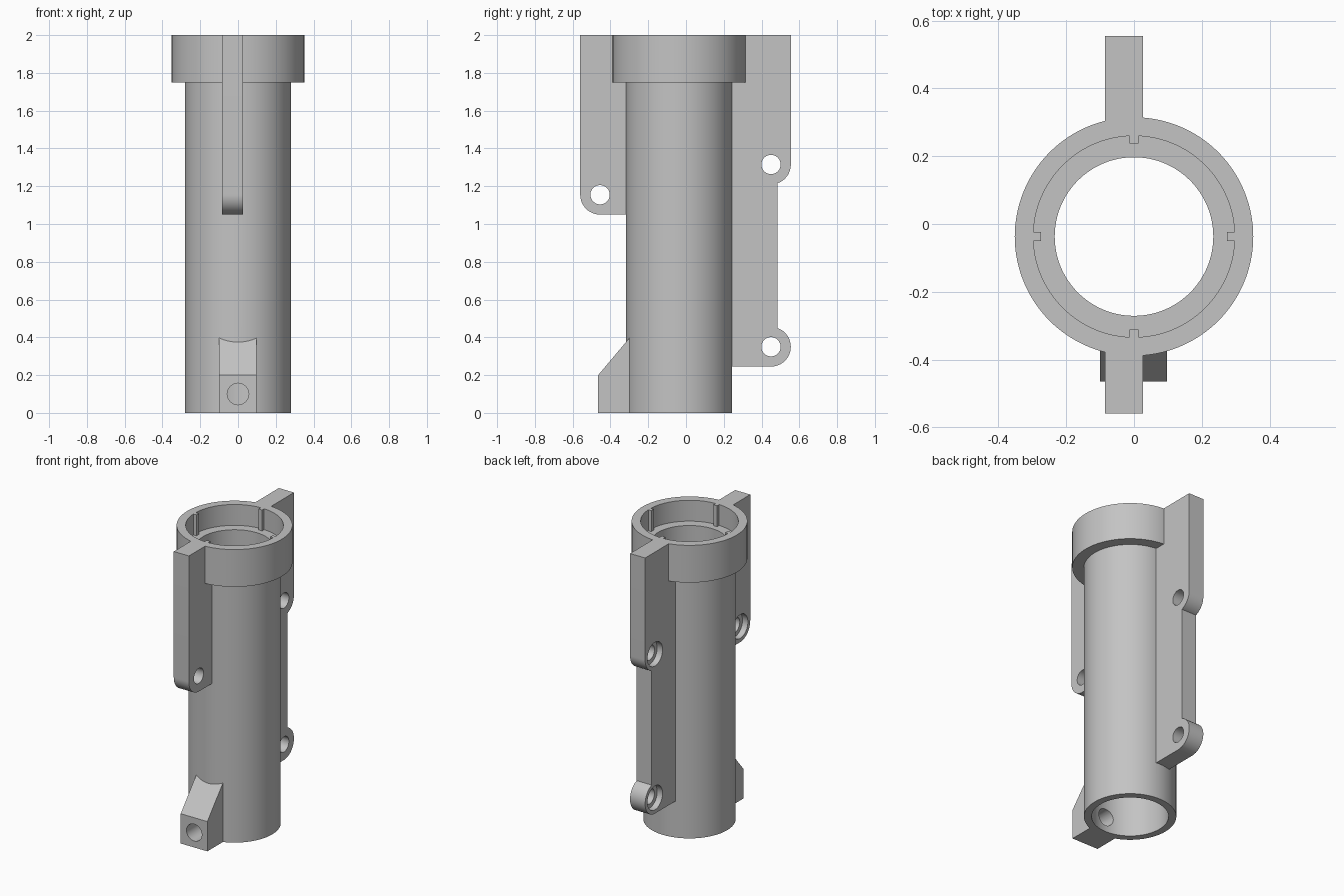
import bpy, bmesh, math
from mathutils import Matrix, Vector

cube = bpy.data.objects.get("Cube")
if cube:
    bpy.data.objects.remove(cube, do_unlink=True)

grey = bpy.data.materials.new("light grey")
grey.use_nodes = True
colour = (0.55, 0.55, 0.55, 1)
grey.diffuse_color = colour
grey.node_tree.nodes["Principled BSDF"].inputs["Base Color"].default_value = colour

CY = -0.037            # tube axis, y
BORE, SEAT, TUBE, COLLAR = 0.234, 0.297, 0.281, 0.352
LEDGE, COLLAR_Z, TOP = 1.86, 1.75, 2.0
FIN_X = (-0.085, 0.027)


def finish(name, bm):
    bmesh.ops.recalc_face_normals(bm, faces=bm.faces)
    mesh = bpy.data.meshes.new(name)
    bm.to_mesh(mesh)
    bm.free()
    mesh.materials.append(grey)
    obj = bpy.data.objects.new(name, mesh)
    bpy.context.collection.objects.link(obj)
    return obj


def revolve(name, profile, steps=128):
    """Solid of revolution about the tube axis from (radius, z) points."""
    bm = bmesh.new()
    rings = []
    for r, z in profile:
        rings.append([bm.verts.new((r * math.cos(a), CY + r * math.sin(a), z))
                      for a in (2 * math.pi * i / steps for i in range(steps))])
    for low, high in zip(rings, rings[1:]):
        for i in range(steps):
            j = (i + 1) % steps
            bm.faces.new((low[i], low[j], high[j], high[i]))
    bm.faces.new(rings[0])
    bm.faces.new(rings[-1])
    return finish(name, bm)


def side_prism(name, outline, x0, x1):
    """Extrude a (y, z) outline along x."""
    bm = bmesh.new()
    face = bm.faces.new([bm.verts.new((x0, y, z)) for y, z in outline])
    new = bmesh.ops.extrude_face_region(bm, geom=[face])["geom"]
    bmesh.ops.translate(bm, vec=(x1 - x0, 0, 0),
                        verts=[v for v in new if isinstance(v, bmesh.types.BMVert)])
    return finish(name, bm)


def rod(name, start, end, radius):
    """Cylinder between two points."""
    a, b = Vector(start), Vector(end)
    turn = (b - a).to_track_quat('Z', 'Y').to_matrix().to_4x4()
    bm = bmesh.new()
    bmesh.ops.create_cone(bm, cap_ends=True, segments=48, radius1=radius, radius2=radius,
                          depth=(b - a).length, matrix=Matrix.Translation((a + b) / 2) @ turn)
    return finish(name, bm)


def arc(y, z, r, start, end, steps=16):
    angles = [math.radians(start + (end - start) * i / steps) for i in range(steps + 1)]
    return [(y + r * math.cos(a), z + r * math.sin(a)) for a in angles]


def combine(target, tool, operation):
    mod = target.modifiers.new(operation.title(), 'BOOLEAN')
    mod.operation, mod.solver, mod.object = operation, 'EXACT', tool
    bpy.context.view_layer.objects.active = target
    bpy.ops.object.modifier_apply(modifier=mod.name)
    bpy.data.objects.remove(tool, do_unlink=True)


# Tube with its wide collar
body = revolve("launcher_tube", [(TUBE, 0), (TUBE, COLLAR_Z), (COLLAR, COLLAR_Z), (COLLAR, TOP)])
body.name = "tube_body"

# Front fin, one rounded lower corner
lug = 0.105
front = [(CY - 0.25, TOP), (-0.56, TOP)] + arc(-0.455, 1.155, lug, 180, 270) + [(CY - 0.25, 1.05)]
combine(body, side_prism("front_fin", front, *FIN_X), 'UNION')

# Rear fin, narrower between its two rounded lugs
waist = 0.485
swing = math.degrees(math.acos((waist - 0.45) / lug))
rear = ([(CY + 0.25, TOP), (0.555, TOP)] + arc(0.45, 1.315, lug, 0, -swing)
        + arc(0.45, 0.35, lug, swing, -90) + [(CY + 0.25, 0.245)])
combine(body, side_prism("rear_fin", rear, *FIN_X), 'UNION')

# Sloped foot block
foot = [(-0.465, 0), (-0.465, 0.2), (-0.285, 0.414), (-0.285, 0)]
combine(body, side_prism("foot_block", foot, -0.1, 0.098), 'UNION')

# Stepped bore
bore = [(BORE, -0.1), (BORE, LEDGE), (SEAT, LEDGE), (SEAT, TOP + 0.1)]
combine(body, revolve("bore_cutter", bore), 'DIFFERENCE')

# Screw holes through the fins, recessed on the -x side
for y, z in ((-0.455, 1.155), (0.45, 1.315), (0.45, 0.35)):
    combine(body, rod("hole_cutter", (-0.3, y, z), (0.3, y, z), 0.051), 'DIFFERENCE')
    combine(body, rod("recess_cutter", (-0.3, y, z), (FIN_X[0] + 0.04, y, z), 0.08), 'DIFFERENCE')

# Hole from the foot into the bore
combine(body, rod("foot_hole_cutter", (0, -0.6, 0.1), (0, CY, 0.1), 0.057), 'DIFFERENCE')

# Four key ribs inside the collar
for k in range(4):
    rib = side_prism("key_rib", [(0.274, LEDGE - 0.03), (0.32, LEDGE - 0.03),
                                 (0.32, TOP), (0.274, TOP)], -0.013, 0.013)
    rib.data.transform(Matrix.Translation((0, CY, 0)) @ Matrix.Rotation(k * math.pi / 2, 4, 'Z'))
    combine(body, rib, 'UNION')

bpy.ops.object.select_all(action='DESELECT')
body.select_set(True)
bpy.context.view_layer.objects.active = body
bpy.ops.object.shade_smooth_by_angle(angle=math.radians(30))
